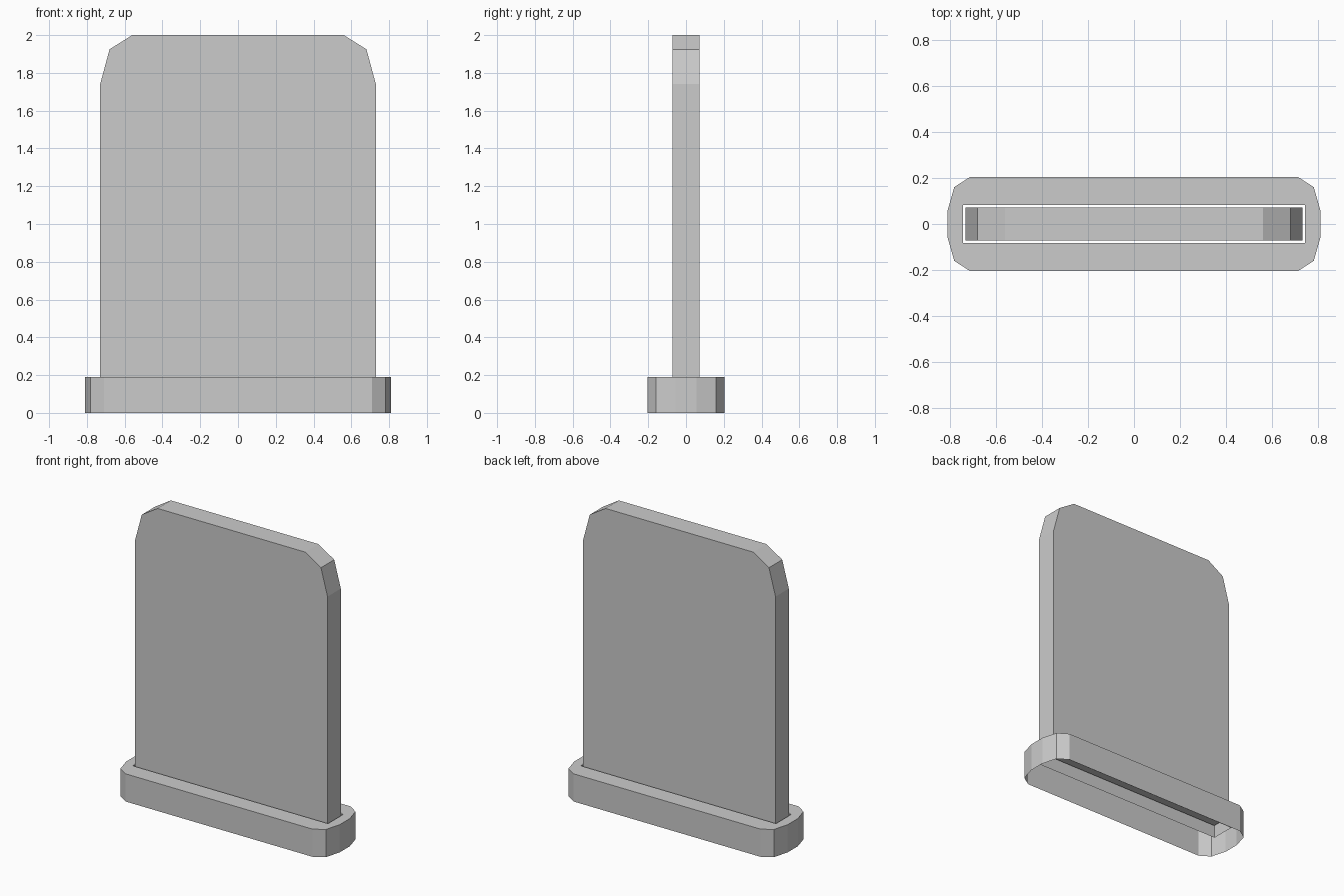
import bpy, bmesh

if "Cube" in bpy.data.objects:
    bpy.data.objects.remove(bpy.data.objects["Cube"])


def mirrored(quarter):
    """Closed outline mirrored in both axes from one quarter (side to end)."""
    q = list(quarter)
    return (q + [(x, -y) for x, y in reversed(q)]
            + [(-x, -y) for x, y in q] + [(-x, y) for x, y in reversed(q)])


def finish(bm, name):
    mesh = bpy.data.meshes.new(name)
    bm.to_mesh(mesh)
    bm.free()
    obj = bpy.data.objects.new(name, mesh)
    bpy.context.collection.objects.link(obj)
    return obj


def wall(bm, outline, z0, z1, flip=False):
    """Band of side faces; returns the top edges."""
    low = [bm.verts.new((x, y, z0)) for x, y in outline]
    high = [bm.verts.new((x, y, z1)) for x, y in outline]
    n = len(outline)
    for i in range(n):
        j = (i + 1) % n
        # outlines run clockwise seen from above
        f = bm.faces.new((low[j], low[i], high[i], high[j]))
        if flip:
            f.normal_flip()
    return [bm.edges.get((high[i], high[(i + 1) % n])) for i in range(n)]


# base: thin shell open below, with a slot collar hanging from its top
H = 0.19
bm = bmesh.new()
rim = wall(bm, mirrored([(0.71, 0.205), (0.78, 0.16), (0.81, 0.055)]), 0, H)
slot = wall(bm, mirrored([(0.741, 0.083)]), 0.09, H, flip=True)
top = bmesh.ops.triangle_fill(bm, edges=rim + slot, use_beauty=True)
for f in top["geom"]:
    if isinstance(f, bmesh.types.BMFace):
        f.normal_update()
        if f.normal.z < 0:
            f.normal_flip()
bmesh.ops.dissolve_limit(bm, angle_limit=0.01, verts=bm.verts, edges=bm.edges)
finish(bm, "base")

# upright panel with clipped upper corners
half = [(0.73, 0.17), (0.73, 1.74), (0.68, 1.925), (0.56, 2.0)]
profile = half + [(-x, z) for x, z in reversed(half)]
bm = bmesh.new()
front = bm.faces.new([bm.verts.new((x, -0.072, z)) for x, z in profile])
ext = bmesh.ops.extrude_face_region(bm, geom=[front], use_keep_orig=True)
bmesh.ops.translate(bm, vec=(0, 0.144, 0),
                    verts=[v for v in ext["geom"] if isinstance(v, bmesh.types.BMVert)])
bmesh.ops.recalc_face_normals(bm, faces=bm.faces)
finish(bm, "panel")
